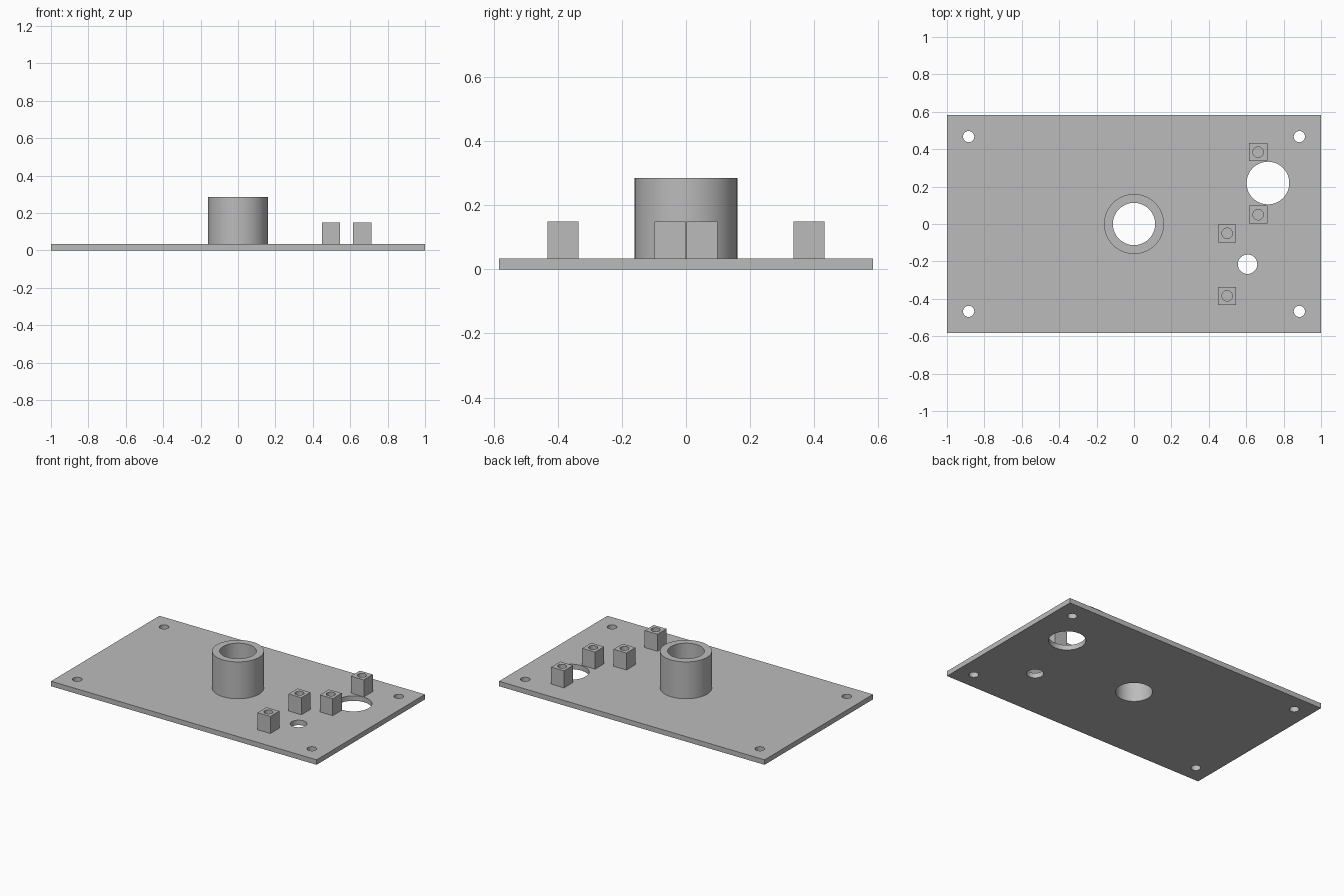
import bpy
import bmesh
import math
from mathutils import Matrix

cube = bpy.data.objects.get("Cube")
if cube:
    bpy.data.objects.remove(cube, do_unlink=True)

GREY = (0.5, 0.5, 0.5, 1)
PLATE_TOP = 0.034
material = bpy.data.materials.new("plain_grey")
material.use_nodes = True
material.diffuse_color = GREY
material.node_tree.nodes["Principled BSDF"].inputs["Base Color"].default_value = GREY


def make_object(name, bm):
    mesh = bpy.data.meshes.new(name)
    bm.to_mesh(mesh)
    bm.free()
    mesh.materials.append(material)
    obj = bpy.data.objects.new(name, mesh)
    bpy.context.collection.objects.link(obj)
    return obj


def box(name, x, y, z0, z1, sx, sy):
    bm = bmesh.new()
    place = Matrix.Translation((x, y, (z0 + z1) / 2)) @ Matrix.Diagonal((sx, sy, z1 - z0, 1))
    bmesh.ops.create_cube(bm, size=1, matrix=place)
    return make_object(name, bm)


def cylinder(name, x, y, z0, z1, radius, sides=64):
    bm = bmesh.new()
    bmesh.ops.create_cone(bm, cap_ends=True, segments=sides, radius1=radius, radius2=radius,
                          depth=z1 - z0, matrix=Matrix.Translation((x, y, (z0 + z1) / 2)))
    return make_object(name, bm)


def drill(obj, holes):
    """Cut round holes, each given as x, y, radius and floor height."""
    for x, y, radius, floor in holes:
        cutter = cylinder("hole_cutter", x, y, floor, 0.5, radius)
        cutter.hide_render = True
        cut = obj.modifiers.new("hole", "BOOLEAN")
        cut.operation = "DIFFERENCE"
        cut.solver = "EXACT"
        cut.object = cutter
        bpy.context.view_layer.objects.active = obj
        bpy.ops.object.modifier_apply(modifier=cut.name)
        bpy.data.objects.remove(cutter, do_unlink=True)
    bpy.ops.object.select_all(action="DESELECT")
    obj.select_set(True)
    bpy.context.view_layer.objects.active = obj
    bpy.ops.object.shade_smooth_by_angle(angle=math.radians(30))


# Base plate with corner screw holes, central bore and two panel holes
plate = box("base_plate", 0, 0, 0, PLATE_TOP, 2, 1.166)
corners = [(sx * 0.884, sy * 0.467, 0.03, -0.1) for sx in (-1, 1) for sy in (-1, 1)]
drill(plate, corners + [(0, 0, 0.113, -0.1),
                        (0.716, 0.219, 0.114, -0.1),
                        (0.607, -0.215, 0.052, -0.1)])

# Central hollow boss
boss = cylinder("central_boss", 0, 0, PLATE_TOP, 0.285, 0.16, 96)
drill(boss, [(0, 0, 0.113, -0.1)])

# Square mounting posts with blind screw holes
for x, side, label in ((0.664, 1, "back"), (0.498, -1, "front")):
    for y, place in ((0.05, "inner"), (0.384, "outer")):
        post = box(f"{label}_{place}_post", x, side * y, PLATE_TOP, 0.15, 0.097, 0.097)
        drill(post, [(x, side * y, 0.028, PLATE_TOP + 0.01)])
